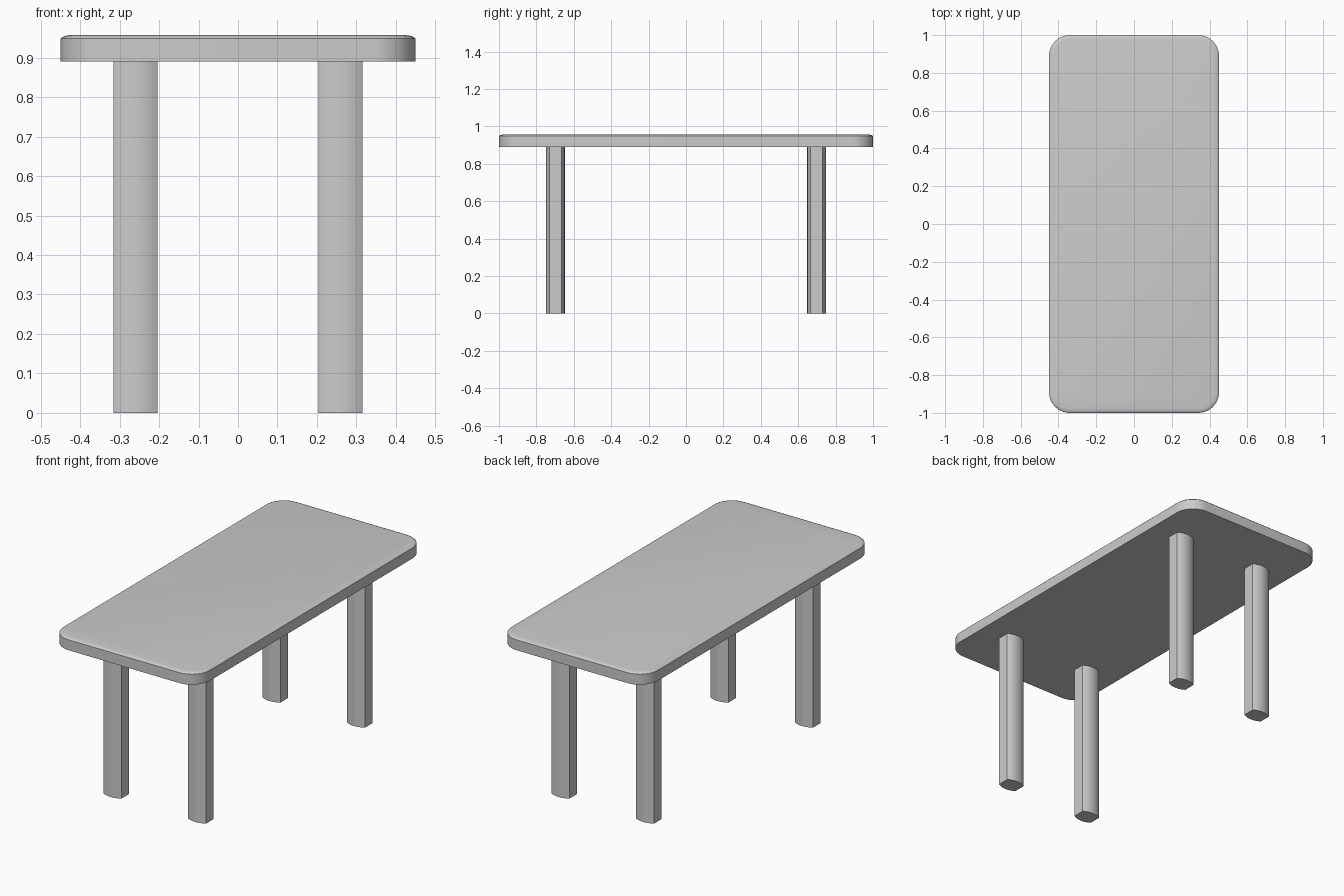
import bpy
import bmesh
from math import radians, sin, cos, asin, atan2

cube = bpy.data.objects.get("Cube")
if cube:
    bpy.data.objects.remove(cube)

grey = bpy.data.materials.new("plain grey")
grey.use_nodes = True
grey.diffuse_color = (0.6, 0.6, 0.6, 1)
grey.node_tree.nodes["Principled BSDF"].inputs["Base Color"].default_value = (0.6, 0.6, 0.6, 1)


def rounded_rectangle(hx, hy, r, steps=10):
    """Outline of a rectangle with round corners, counter-clockwise."""
    points = []
    for i, (sx, sy) in enumerate([(1, 1), (-1, 1), (-1, -1), (1, -1)]):
        for s in range(steps + 1):
            a = radians(90 * (i + s / steps))
            points.append((sx * (hx - r) + r * cos(a), sy * (hy - r) + r * sin(a)))
    return points


def bowed_rectangle(hx, hy, bulge, steps=10):
    """Outline with flat left and right sides and shallow arcs front and back."""
    r = (hx * hx + bulge * bulge) / (2 * bulge)
    half = asin(hx / r)
    points = []
    for side in (1, -1):
        for s in range(steps + 1):
            a = half * (1 - 2 * s / steps)
            points.append((side * r * sin(a), side * (hy - r + r * cos(a))))
    return points


def loft(name, rings, location=(0, 0, 0)):
    """Skin a stack of (outline, z) rings and cap both ends."""
    bm = bmesh.new()
    loops = [[bm.verts.new((x, y, z)) for x, y in outline] for outline, z in rings]
    n = len(loops[0])
    for low, high in zip(loops, loops[1:]):
        for i in range(n):
            j = (i + 1) % n
            bm.faces.new((low[i], low[j], high[j], high[i]))
    bm.faces.new(loops[0][::-1])
    bm.faces.new(loops[-1])
    mesh = bpy.data.meshes.new(name)
    bm.to_mesh(mesh)
    bm.free()
    mesh.materials.append(grey)
    obj = bpy.data.objects.new(name, mesh)
    bpy.context.collection.objects.link(obj)
    obj.location = location
    bpy.ops.object.select_all(action="DESELECT")
    obj.select_set(True)
    bpy.context.view_layer.objects.active = obj
    bpy.ops.object.shade_smooth_by_angle(angle=radians(32))
    return obj


# Table top: straight rim with a softly rounded upper edge
edge = [(0, 0.89), (0, 0.948), (0.004, 0.952), (0.012, 0.955), (0.025, 0.957)]
loft("table_top", [(rounded_rectangle(0.45 - d, 1 - d, 0.11 - d), z) for d, z in edge])

# Four legs
leg = bowed_rectangle(0.056, 0.05, 0.017)
for front_back, y in (("front", -0.698), ("back", 0.698)):
    for side, x in (("left", 0.26), ("right", -0.26)):
        loft(f"{front_back}_{side}_leg", [(leg, 0), (leg, 0.89)], (x, y, 0))
